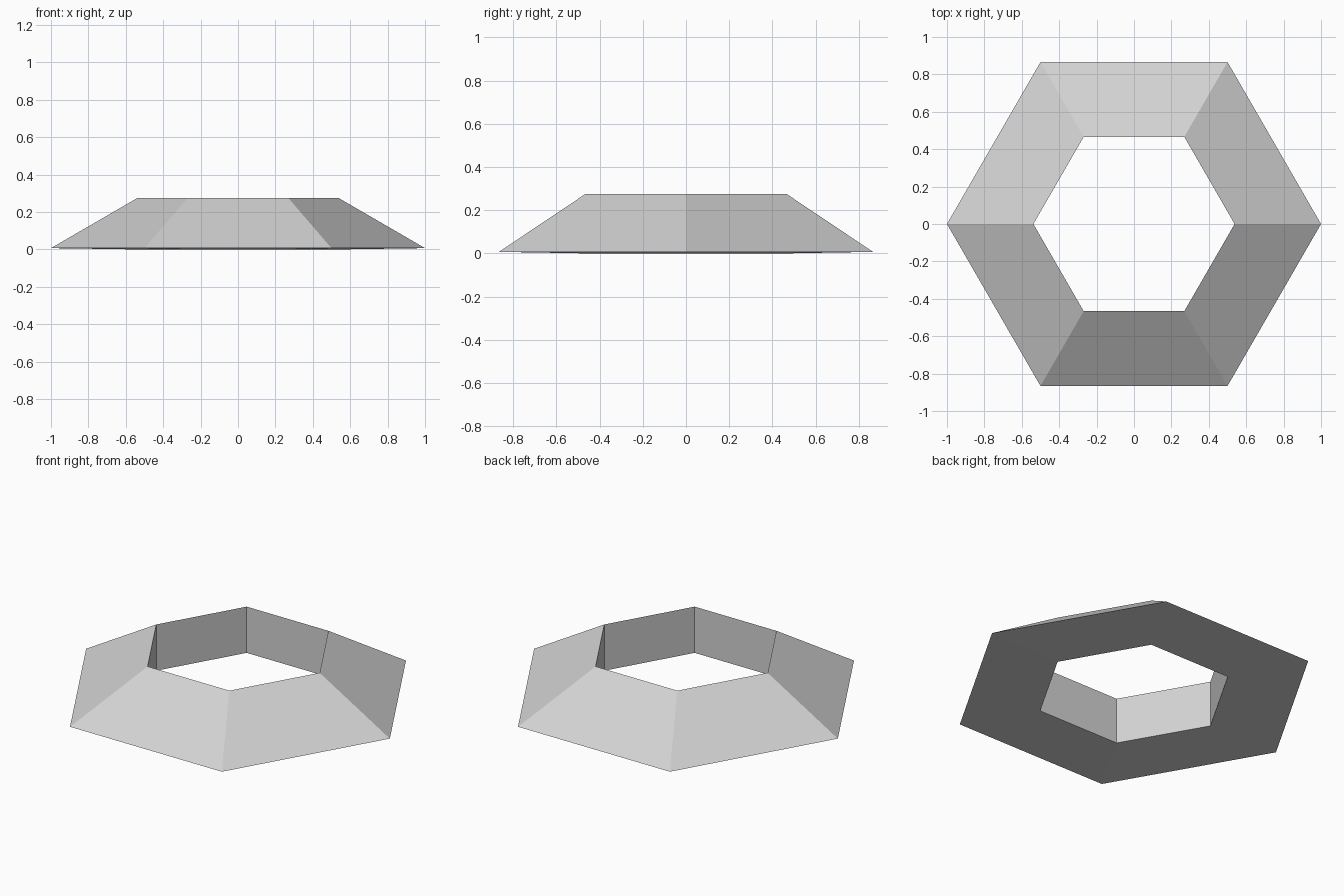
import bpy
import bmesh
from math import cos, sin, tau

cube = bpy.data.objects.get("Cube")
if cube:
    bpy.data.objects.remove(cube, do_unlink=True)

SIDES = 6
# Triangular cross-section as (radius, height): outer rim, inner top, inner foot
PROFILE = [(1.0, 0.007), (0.538, 0.275), (0.538, 0.0)]


def make_material(name, color):
    mat = bpy.data.materials.new(name)
    mat.use_nodes = True
    mat.diffuse_color = color
    mat.node_tree.nodes["Principled BSDF"].inputs["Base Color"].default_value = color
    return mat


# Hexagonal ring: the cross-section repeated around the vertical axis
bm = bmesh.new()
rings = []
for i in range(SIDES):
    a = tau * i / SIDES
    rings.append([bm.verts.new((r * cos(a), r * sin(a), z)) for r, z in PROFILE])

for i, ring in enumerate(rings):
    following = rings[(i + 1) % SIDES]
    for j in range(len(PROFILE)):
        k = (j + 1) % len(PROFILE)
        bm.faces.new((ring[j], following[j], following[k], ring[k]))

bmesh.ops.recalc_face_normals(bm, faces=bm.faces)
mesh = bpy.data.meshes.new("hexagonal_ring")
bm.to_mesh(mesh)
bm.free()

mesh.materials.append(make_material("light grey", (0.65, 0.65, 0.65, 1.0)))
ring_object = bpy.data.objects.new("hexagonal_ring", mesh)
bpy.context.scene.collection.objects.link(ring_object)
